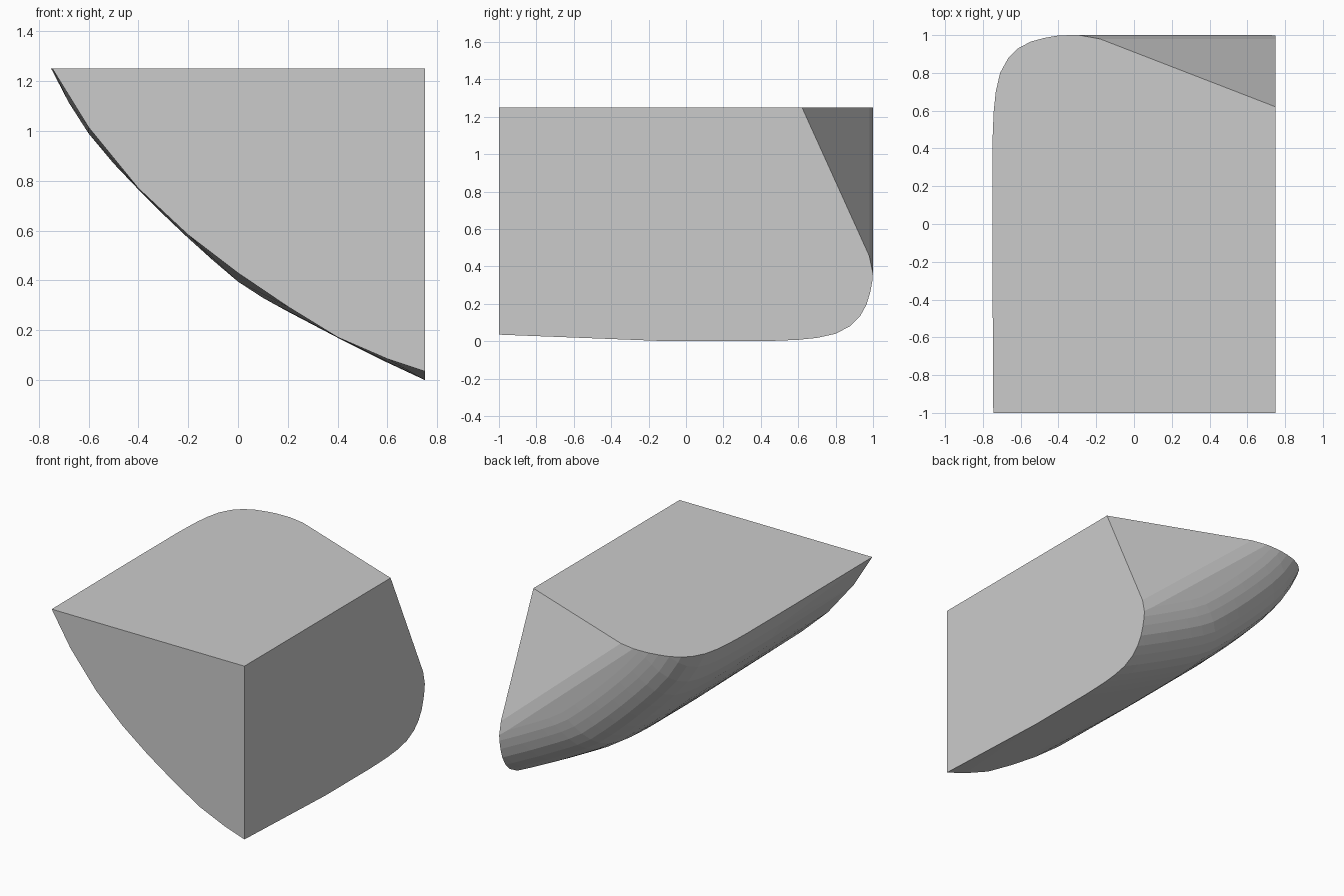
import bpy, bmesh
from mathutils import Vector

cube = bpy.data.objects.get("Cube")
if cube:
    bpy.data.objects.remove(cube, do_unlink=True)

TOP, SIDE, BACK = 1.25, 0.75, 1.0

# Curved underside in x, z: at the front face and along the middle
front_curve = [(-.745, 1.25), (-.6, 1.015), (-.4, .77), (-.2, .583), (0, .43),
               (.2, .295), (.4, .172), (.6, .085), (.75, .035)]
mid_curve = [(-.75, 1.25), (-.68, 1.115), (-.6, .99), (-.5, .87), (-.4, .765), (-.3, .665),
             (-.2, .57), (-.1, .48), (0, .395), (.1, .33), (.2, .275), (.4, .17), (.6, .07), (.75, 0)]

# Rounded back: how far the curve moves inward (right and up) at each depth y
rounding = [(-.1, 0), (.4, 0), (.5, .002), (.6, .005), (.7, .012), (.8, .027),
            (.88, .056), (.93, .09), (.965, .133), (.985, .178), (.997, .22), (BACK, .26), (BACK, .6)]

bm = bmesh.new()
for x, z in front_curve:
    bm.verts.new((x, -1, z))
for y, inset in rounding:
    for x, z in mid_curve:
        bm.verts.new((x + inset, y, z + inset))
for y in (-1, BACK):
    bm.verts.new((1.35, y, 1.85))

# Wrap the sections in one skin
hull = bmesh.ops.convex_hull(bm, input=bm.verts[:])
loose = set(hull["geom_interior"]) | set(hull["geom_unused"])
bmesh.ops.delete(bm, geom=[v for v in loose if isinstance(v, bmesh.types.BMVert)], context='VERTS')


def slice_off(point, normal):
    """Cut away the side the normal points to and close the cut with a flat face."""
    cut = bmesh.ops.bisect_plane(bm, geom=bm.verts[:] + bm.edges[:] + bm.faces[:], dist=1e-5,
                                 plane_co=point, plane_no=normal, clear_outer=True)
    edges = [e for e in cut["geom_cut"] if isinstance(e, bmesh.types.BMEdge)]
    bmesh.ops.contextual_create(bm, geom=edges)


# Flat top, flat side, slanted back corner and its softened edge
slice_off((0, 0, TOP), (0, 0, 1))
slice_off((SIDE, 0, 0), (1, 0, 0))
slant = Vector((.387, 1, .453)).normalized()
slice_off((SIDE, .62, TOP), slant)
slice_off((-.18, .98, TOP), slant + Vector((0, 1, 0)))
bmesh.ops.remove_doubles(bm, verts=bm.verts[:], dist=1e-4)
bmesh.ops.recalc_face_normals(bm, faces=bm.faces[:])

mesh = bpy.data.meshes.new("rounded_block")
bm.to_mesh(mesh)
bm.free()
block = bpy.data.objects.new("rounded_block", mesh)
bpy.context.collection.objects.link(block)

# Plain grey
grey = bpy.data.materials.new("plain_grey")
grey.use_nodes = True
colour = (.6, .6, .6, 1)
grey.diffuse_color = colour
grey.node_tree.nodes["Principled BSDF"].inputs["Base Color"].default_value = colour
mesh.materials.append(grey)
